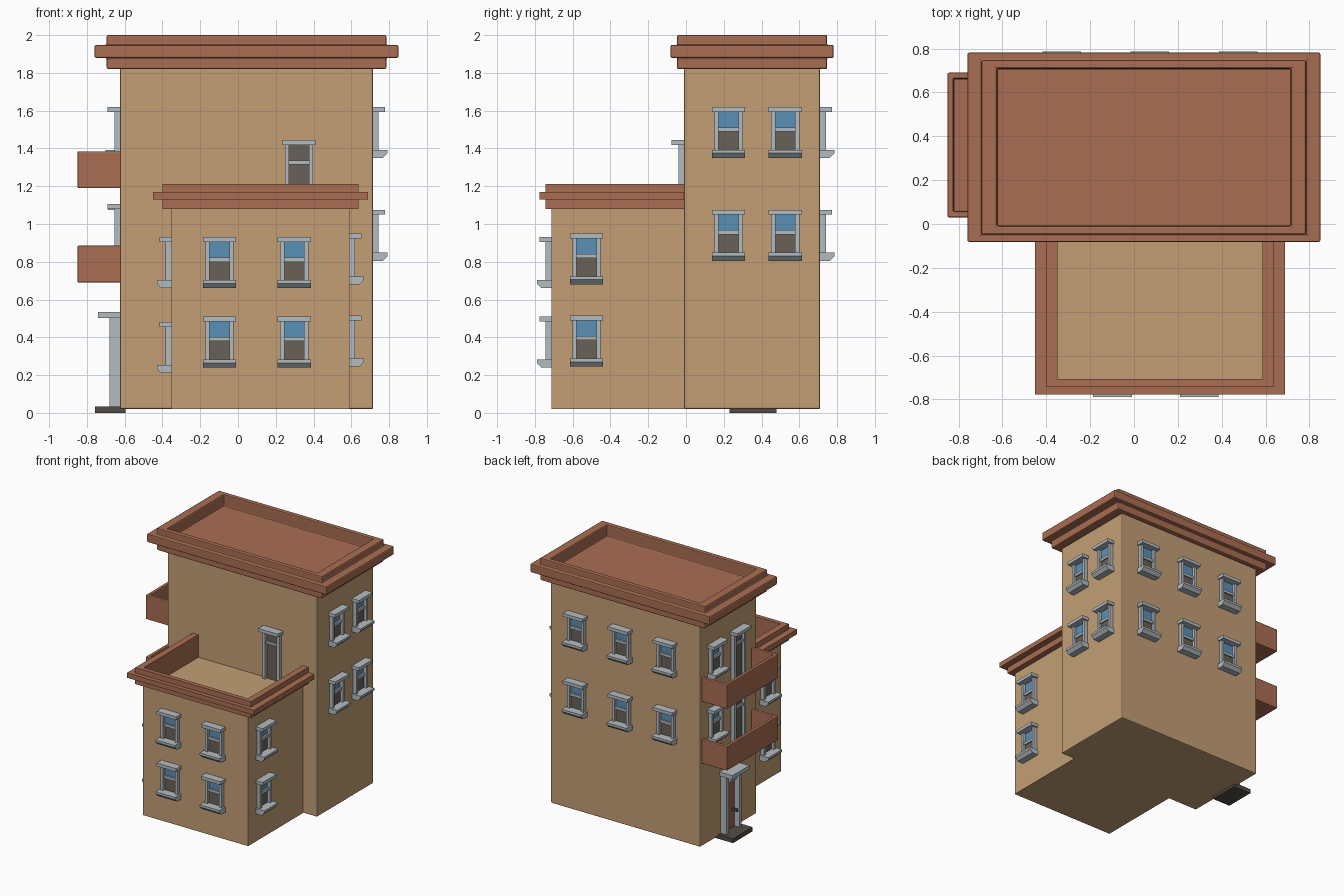
import bpy, bmesh, math

if "Cube" in bpy.data.objects:
    bpy.data.objects.remove(bpy.data.objects["Cube"])

def mat(name, r, g, b):
    m = bpy.data.materials.new(name)
    m.diffuse_color = (r, g, b, 1)
    m.use_nodes = True
    m.node_tree.nodes["Principled BSDF"].inputs["Base Color"].default_value = m.diffuse_color
    return m

WALL = mat("tan_wall", .546, .347, .178)
ROOF = mat("terracotta", .40, .155, .085)
TRIM = mat("grey_trim", .456, .503, .527)
GLASS = mat("blue_glass", .102, .28, .47)
DARK = mat("brown_pane", .144, .12, .095)
STEP = mat("dark_stone", .085, .073, .06)
DOOR = mat("red_door", .34, .125, .07)

def finish(bm, name, mats, bevel=0):
    bmesh.ops.recalc_face_normals(bm, faces=bm.faces)
    me = bpy.data.meshes.new(name)
    bm.to_mesh(me)
    bm.free()
    for m in mats:
        me.materials.append(m)
    ob = bpy.data.objects.new(name, me)
    bpy.context.collection.objects.link(ob)
    if bevel:
        b = ob.modifiers.new("bevel", 'BEVEL')
        b.width, b.segments, b.limit_method = bevel, 2, 'ANGLE'
    return ob

def loft(name, rect, profile, material, bottom=True, top=True, bevel=0, ky=1):
    """Stack of rectangle loops; profile holds (outward offset, z)."""
    x0, x1, y0, y1 = rect
    bm = bmesh.new()
    loops = []
    for o, z in profile:
        p = o * ky if o > 0 else o
        loops.append([bm.verts.new(c) for c in (
            (x0 - o, y0 - p, z), (x1 + o, y0 - p, z), (x1 + o, y1 + p, z), (x0 - o, y1 + p, z))])
    for a, b in zip(loops, loops[1:]):
        for i in range(4):
            j = (i + 1) % 4
            bm.faces.new((a[i], a[j], b[j], b[i]))
    if bottom:
        bm.faces.new(loops[0][::-1])
    if top:
        bm.faces.new(loops[-1])
    return finish(bm, name, [material], bevel)

def prism(bm, u0, u1, profile, mi):
    """Extrude a (y, z) outline from u0 to u1 along x."""
    a = [bm.verts.new((u0, y, z)) for y, z in profile]
    b = [bm.verts.new((u1, y, z)) for y, z in profile]
    n = len(a)
    fs = [bm.faces.new(a), bm.faces.new(b[::-1])]
    fs += [bm.faces.new((a[i], b[i], b[(i + 1) % n], a[(i + 1) % n])) for i in range(n)]
    for f in fs:
        f.material_index = mi

def block(bm, u0, u1, out, z0, z1, mi):
    prism(bm, u0, u1, [(.01, z0), (-out, z0), (-out, z1), (.01, z1)], mi)

def frame(bm, h, half, jamb, out, lintel_out, lintel_h, z0=0):
    """Two jambs and an overhanging lintel."""
    for s in (-1, 1):
        a, b = sorted((s * half, s * (half - jamb)))
        block(bm, a, b, out, z0, h - lintel_h, 0)
    block(bm, -half - .013, half + .013, lintel_out, h - lintel_h, h, 0)

# Sash window, standing on its sill, facing -y
def window_mesh():
    bm = bmesh.new()
    frame(bm, .27, .075, .023, .03, .063, .026, .03)
    prism(bm, -.088, .088, [(.01, 0), (-.052, 0), (-.077, .025), (-.077, .043), (.01, .043)], 0)
    block(bm, -.053, .053, .02, .14, .162, 0)
    block(bm, -.053, .053, .006, .162, .245, 1)
    block(bm, -.053, .053, .009, .04, .14, 2)
    return finish(bm, "window", [TRIM, GLASS, DARK])

# Balcony / terrace door with transom
def door_mesh():
    bm = bmesh.new()
    frame(bm, .415, .075, .023, .03, .067, .026)
    block(bm, -.053, .053, .02, .285, .305, 0)
    block(bm, -.053, .053, .008, 0, .39, 1)
    return finish(bm, "terrace_door", [TRIM, DARK])

def put(proto, name, x, y, z, turn):
    ob = bpy.data.objects.new(name, proto.data)
    bpy.context.collection.objects.link(ob)
    ob.location = (x, y, z)
    ob.rotation_euler.z = math.radians(turn)

# Tower and its cornice with recessed roof
tower = (-.625, .715, -.01, .71)
loft("tower", tower, [(0, .02), (0, 1.84)], WALL, bevel=.008)
loft("tower_cornice", tower, [(0, 1.82), (.07, 1.82), (.07, 1.88), (.135, 1.88), (.135, 1.948),
     (.07, 1.948), (.07, 2), (0, 2), (0, 1.905)], ROOF, bevel=.008, ky=.53)

# Front wing with sunken terrace and parapet
wing = (-.353, .59, -.713, .03)
loft("front_wing", wing, [(0, .02), (0, 1.1), (-.002, 1.1), (-.002, 1.03)], WALL)
loft("wing_parapet", wing, [(0, 1.08), (.047, 1.08), (.047, 1.13), (.098, 1.13), (.098, 1.17),
     (.047, 1.17), (.047, 1.213), (-.005, 1.213), (-.005, 1.02)], ROOF, False, False, ky=.65)

# Balconies on the left side
for i, z in enumerate((.69, 1.19)):
    loft(f"balcony_{i + 1}", (-.85, -.58, .03, .69),
         [(0, z), (0, z + .195), (-.027, z + .195), (-.027, z + .025)], ROOF, bevel=.006)

# Windows: wall lists of (x, y, turn, base heights)
win = window_mesh()
spots = [(x, -.713, 0, (.24, .66)) for x in (-.098, .298)]
spots += [(.59, -.527, 90, (.245, .68)), (-.353, -.527, -90, (.21, .66))]
spots += [(.715, y, 90, (.805, 1.35)) for y in (.225, .525)]
spots += [(x, .71, 180, (.805, 1.35)) for x in (-.33, .072, .475)]
spots += [(-.625, .53, -90, (.83, 1.35))]
first = True
for x, y, turn, heights in spots:
    for z in heights:
        if first:
            win.location, first = (x, y, z), False
        else:
            put(win, "window", x, y, z, turn)

# Terrace door and two balcony doors
door = door_mesh()
door.location = (.323, -.01, 1.03)
for z in (.69, 1.205):
    put(door, "balcony_door", -.625, .24, z, -90)

# Entrance: frame, red door leaf, transom glass and knob
bm = bmesh.new()
frame(bm, .535, .095, .028, .055, .115, .033, .03)
block(bm, -.068, .068, .012, .03, .42, 1)
block(bm, -.068, .068, .03, .42, .44, 0)
block(bm, -.068, .068, .008, .44, .505, 2)
block(bm, .036, .052, .055, .17, .19, 3)
entry = finish(bm, "entrance", [TRIM, DOOR, DARK, STEP])
entry.location = (-.625, .355, 0)
entry.rotation_euler.z = math.radians(-90)
loft("doorstep", (-.757, -.595, .23, .48), [(0, 0), (0, .035)], STEP)
